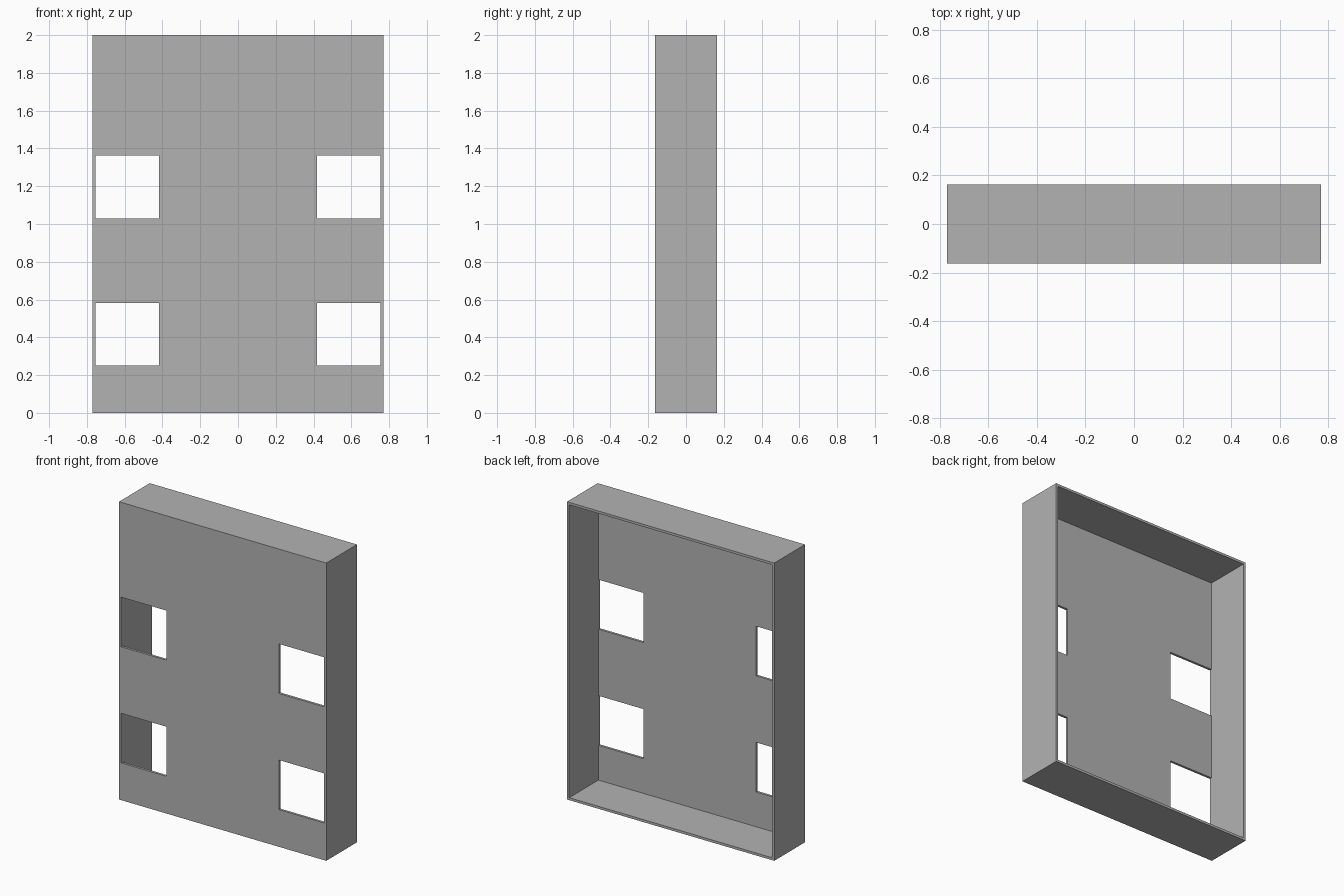
import bpy
import bmesh

cube = bpy.data.objects.get("Cube")
if cube:
    bpy.data.objects.remove(cube, do_unlink=True)

HALF_W, HALF_D, HEIGHT, WALL = 0.77, 0.163, 2.0, 0.0165
INNER = HALF_W - WALL
SLOT = 0.418                                  # inner side of the openings
OPENINGS = [(0.25, 0.583), (1.03, 1.363)]     # bottom and top of each row

grey = bpy.data.materials.new("light_grey")
grey.use_nodes = True
colour = (0.45, 0.45, 0.45, 1)
grey.diffuse_color = colour
grey.node_tree.nodes["Principled BSDF"].inputs["Base Color"].default_value = colour


def extrude(bm, faces, depth):
    """Push faces back along y and return the moved caps."""
    geom = bmesh.ops.extrude_face_region(bm, geom=faces)["geom"]
    verts = [g for g in geom if isinstance(g, bmesh.types.BMVert)]
    bmesh.ops.translate(bm, verts=verts, vec=(0, depth, 0))
    return [g for g in geom if isinstance(g, bmesh.types.BMFace)]


# Front panel laid out as a grid of cells, with the four openings left out
xs = [-HALF_W, -INNER, -SLOT, SLOT, INNER, HALF_W]
zs = [0, WALL, *OPENINGS[0], *OPENINGS[1], HEIGHT - WALL, HEIGHT]
bm = bmesh.new()
grid = [[bm.verts.new((x, -HALF_D, z)) for x in xs] for z in zs]
cells = []
for j in range(len(zs) - 1):
    for i in range(len(xs) - 1):
        if i in (1, 3) and (zs[j], zs[j + 1]) in OPENINGS:
            continue
        cells.append(bm.faces.new((grid[j][i], grid[j][i + 1],
                                   grid[j + 1][i + 1], grid[j + 1][i])))

# Panel thickness: keep the front skin and add a back skin
front = bmesh.ops.duplicate(bm, geom=cells)["geom"]
back = extrude(bm, cells, WALL)
bmesh.ops.remove_doubles(bm, verts=bm.verts[:], dist=0.0001)


# Rim walls rise from the border cells of the back skin
def on_border(face):
    c = face.calc_center_median()
    return abs(c.x) > INNER or c.z < WALL or c.z > HEIGHT - WALL


rim = [f for f in bm.faces
       if all(abs(v.co.y + HALF_D - WALL) < 0.0001 for v in f.verts) and on_border(f)]
extrude(bm, rim, 2 * HALF_D - WALL)
bmesh.ops.recalc_face_normals(bm, faces=bm.faces[:])

mesh = bpy.data.meshes.new("open_back_panel")
bm.to_mesh(mesh)
bm.free()
mesh.materials.append(grey)
panel = bpy.data.objects.new("open_back_panel", mesh)
bpy.context.collection.objects.link(panel)
